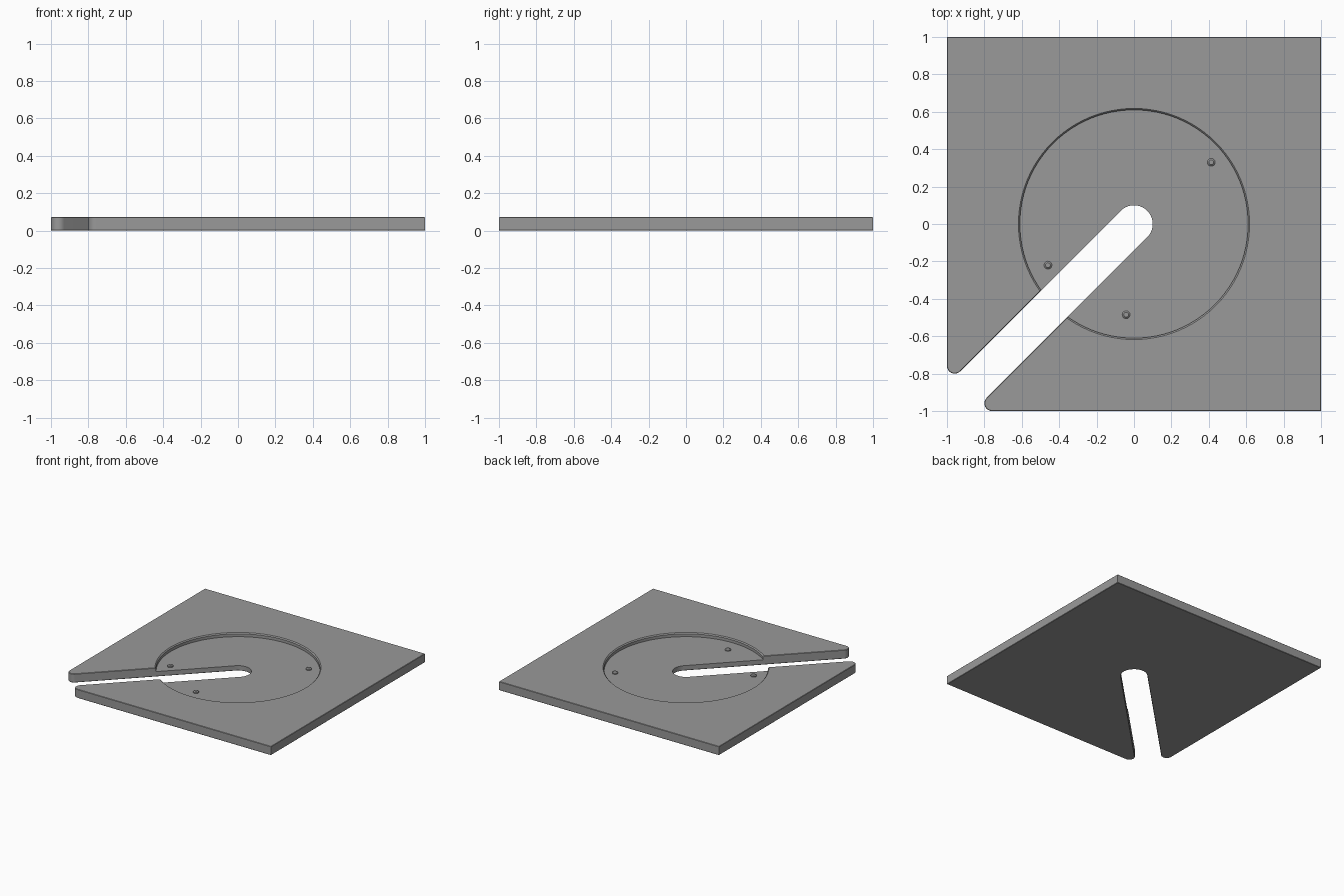
import bpy, bmesh, math
from mathutils import Vector

if "Cube" in bpy.data.objects:
    bpy.data.objects.remove(bpy.data.objects["Cube"])

T = 0.072          # plate thickness
FLOOR = 0.041      # height of the recess floor
SLOT_R = 0.1       # half width of the diagonal slot
TIP_R = 0.0414     # rounding of the two slot mouth tips

grey = bpy.data.materials.new("mid grey")
grey.diffuse_color = (0.32, 0.32, 0.32, 1)
grey.use_nodes = True
grey.node_tree.nodes["Principled BSDF"].inputs["Base Color"].default_value = grey.diffuse_color


def arc(cx, cy, r, a0, a1, n):
    """Points along an arc, angles in degrees."""
    angles = [math.radians(a0 + (a1 - a0) * i / n) for i in range(n + 1)]
    return [(cx + r * math.cos(a), cy + r * math.sin(a)) for a in angles]


def make_object(name, bm):
    bmesh.ops.recalc_face_normals(bm, faces=bm.faces)
    mesh = bpy.data.meshes.new(name)
    bm.to_mesh(mesh)
    bm.free()
    mesh.materials.append(grey)
    obj = bpy.data.objects.new(name, mesh)
    bpy.context.collection.objects.link(obj)
    return obj


def lathe(name, profile, x=0, y=0, steps=96):
    """Closed solid of revolution from (radius, z) points that end on the axis."""
    bm = bmesh.new()
    verts = [bm.verts.new((r, 0, z)) for r, z in profile]
    edges = [bm.edges.new(pair) for pair in zip(verts, verts[1:])]
    bmesh.ops.spin(bm, geom=verts + edges, cent=(0, 0, 0), axis=(0, 0, 1),
                   angle=math.tau, steps=steps)
    bmesh.ops.remove_doubles(bm, verts=bm.verts, dist=1e-5)
    bmesh.ops.translate(bm, verts=bm.verts, vec=Vector((x, y, 0)))
    return make_object(name, bm)


def smooth(obj):
    bpy.ops.object.select_all(action='DESELECT')
    obj.select_set(True)
    bpy.context.view_layer.objects.active = obj
    bpy.ops.object.shade_smooth_by_angle(angle=math.radians(30))


# Plate outline: square with a round-ended slot open at one corner
c = 1 - TIP_R
d = SLOT_R * math.sqrt(2) + TIP_R * math.sqrt(2) + TIP_R
tip = -1 + d
tip = -c + (SLOT_R + TIP_R) * math.sqrt(2)
outline = [(1, -1), (1, 1), (-1, 1)]
outline += arc(-c, tip, TIP_R, 180, 315, 12)
outline += arc(0, 0, SLOT_R, 135, -45, 32)
outline += arc(tip, -c, TIP_R, 135, 270, 12)

# Plate
bm = bmesh.new()
base = bm.faces.new([bm.verts.new((x, y, 0)) for x, y in outline])
ext = bmesh.ops.extrude_face_region(bm, geom=[base])
top = [v for v in ext["geom"] if isinstance(v, bmesh.types.BMVert)]
bmesh.ops.translate(bm, verts=top, vec=(0, 0, T))
bmesh.ops.recalc_face_normals(bm, faces=bm.faces)
rims = [e for e in bm.edges if abs(e.verts[0].co.z - e.verts[1].co.z) < 1e-6]
bmesh.ops.bevel(bm, geom=rims, offset=0.003, segments=1, affect='EDGES')
plate = make_object("base_plate", bm)

# Round recess with a chamfered rim
cutter = lathe("recess_cutter", [(0, FLOOR), (0.61, FLOOR), (0.61, T - 0.008),
                                 (0.618, T), (0.618, T + 0.05), (0, T + 0.05)])
cut = plate.modifiers.new("recess", 'BOOLEAN')
cut.operation = 'DIFFERENCE'
cut.solver = 'EXACT'
cut.object = cutter
bpy.context.view_layer.objects.active = plate
bpy.ops.object.modifier_apply(modifier=cut.name)
bpy.data.objects.remove(cutter)
smooth(plate)

# Small chamfered locating pins on the recess floor
for i, (x, y) in enumerate([(0.413, 0.33), (-0.46, -0.22), (-0.042, -0.485)]):
    pin = lathe(f"locating_pin_{i + 1}",
                [(0, FLOOR - 0.01), (0.021, FLOOR - 0.01), (0.021, FLOOR + 0.008),
                 (0.013, FLOOR + 0.015), (0, FLOOR + 0.015)], x, y, 24)
    smooth(pin)
